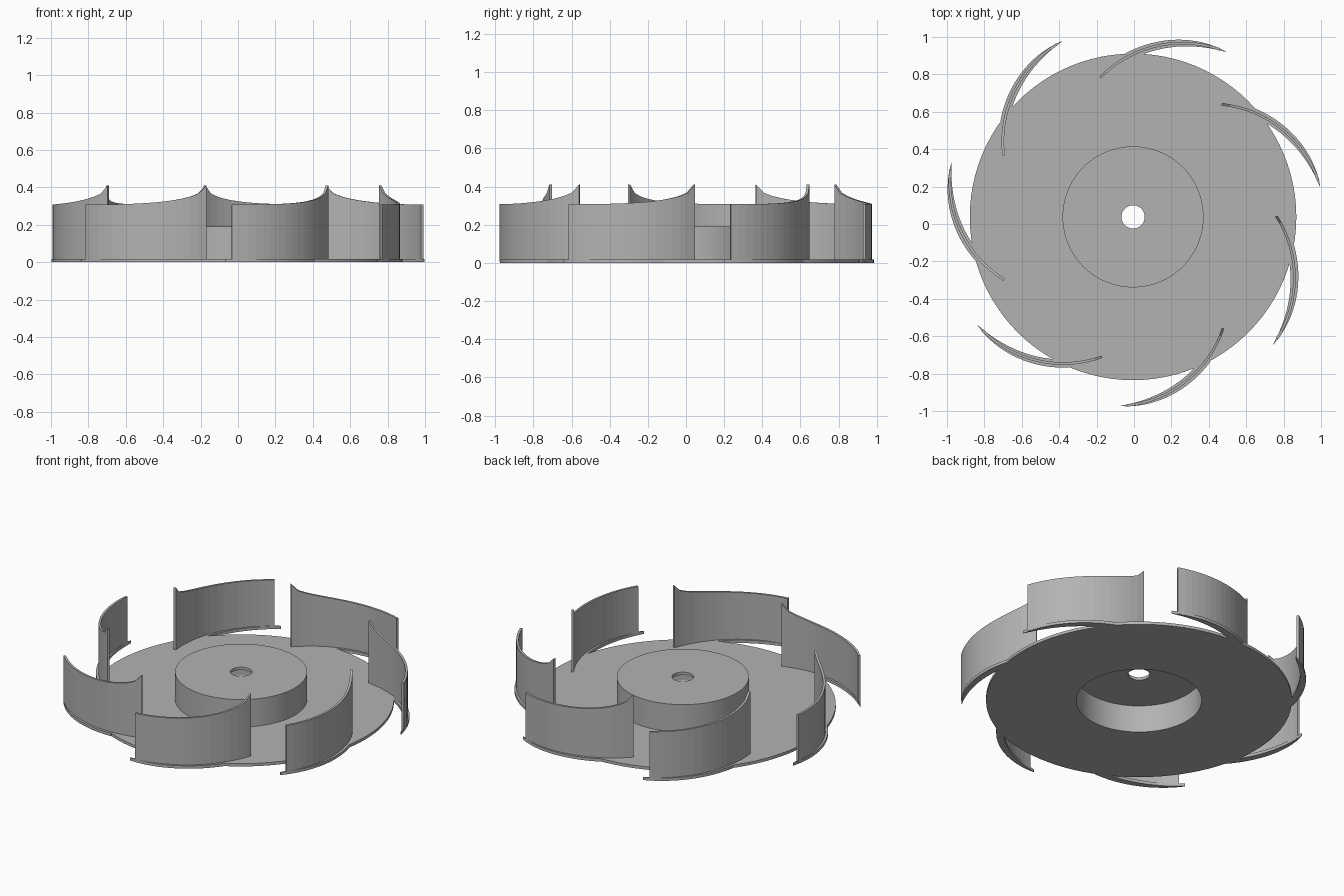
import bpy, bmesh, math
from mathutils import Vector, Matrix

cube = bpy.data.objects.get("Cube")
if cube:
    bpy.data.objects.remove(cube, do_unlink=True)

CENTRE = Vector((-0.005, 0.038, 0))
BLADES = 7
PLATE = 0.018          # sheet thickness
R_IN, R_OUT = 0.766, 1.013

grey = bpy.data.materials.new("plain_grey")
grey.use_nodes = True
colour = (0.45, 0.45, 0.45, 1)
grey.diffuse_color = colour
grey.node_tree.nodes["Principled BSDF"].inputs["Base Color"].default_value = colour


def finish(bm, name):
    bmesh.ops.recalc_face_normals(bm, faces=bm.faces)
    mesh = bpy.data.meshes.new(name)
    bm.to_mesh(mesh)
    bm.free()
    mesh.materials.append(grey)
    ob = bpy.data.objects.new(name, mesh)
    ob.location = CENTRE
    bpy.context.collection.objects.link(ob)
    return ob


def lathe(name, profile, steps=96):
    bm = bmesh.new()
    vs = [bm.verts.new((r, 0, z)) for r, z in profile]
    edges = [bm.edges.new((vs[i - 1], vs[i])) for i in range(len(vs))]
    bmesh.ops.spin(bm, geom=vs + edges, cent=(0, 0, 0), axis=(0, 0, 1),
                   angle=math.tau, steps=steps)
    bmesh.ops.remove_doubles(bm, verts=bm.verts, dist=1e-4)
    return finish(bm, name)


def polar(r, degrees):
    a = math.radians(degrees)
    return Vector((r * math.cos(a), r * math.sin(a), 0))


# Circular arc shared by each blade wall and its foot
start, end, bulge = polar(R_IN, 103.2), polar(R_OUT, 60.6), 0.105
chord = end - start
half = chord.length / 2
along = chord.normalized()
outward = Vector((-along.y, along.x, 0))
radius = (half ** 2 + bulge ** 2) / (2 * bulge)
sweep = 2 * math.atan(bulge / half)
arc_centre = (start + end) / 2 - outward * (radius - bulge)


def arc(t):
    a = sweep * (2 * t - 1)
    normal = along * math.sin(a) + outward * math.cos(a)
    return arc_centre + normal * radius, normal


def strip(name, t0, t1, half_width, bottom, top, turn, steps=16):
    """Sweep a rectangle along the blade arc."""
    bm = bmesh.new()
    rings = []
    for i in range(steps + 1):
        t = t0 + (t1 - t0) * i / steps
        p, n = arc(t)
        w, up = half_width(t), Vector((0, 0, 1))
        corners = [(-w, bottom), (w, bottom), (w, top(p)), (-w, top(p))]
        rings.append([bm.verts.new(p + n * d + up * z) for d, z in corners])
    for a, b in zip(rings, rings[1:]):
        for k in range(4):
            bm.faces.new((a[k - 1], a[k], b[k], b[k - 1]))
    bm.faces.new(rings[0])
    bm.faces.new(rings[-1])
    bmesh.ops.rotate(bm, verts=bm.verts, matrix=Matrix.Rotation(turn, 3, "Z"))
    return finish(bm, name)


def wall_top(p):
    # The top edge sweeps up in a hollow curve towards the inner tip
    u = min(max((p.length - R_IN) / 0.24, 0), 1)
    return 0.308 + 0.102 * (1 - math.sqrt(1 - (1 - u) ** 2))


# Base disc with a raised hub that is hollow underneath and bored through
disc = lathe("disc_and_hub", [
    (0.062, 0.19), (0.377, 0.19), (0.377, PLATE), (0.873, PLATE),
    (0.873, 0), (0.358, 0), (0.358, 0.19 - PLATE), (0.062, 0.19 - PLATE)])
bpy.context.view_layer.objects.active = disc
disc.select_set(True)
bpy.ops.object.shade_smooth_by_angle()

# Curved blades, each on a tapering foot that reaches beyond the disc
for i in range(BLADES):
    turn = -math.tau * i / BLADES
    strip(f"blade_{i + 1}", 0, 0.95, lambda t: 0.007, 0.004, wall_top, turn)
    strip(f"blade_foot_{i + 1}", 0.25, 1, lambda t: 0.001 + 0.021 * (1 - t ** 4),
          0, lambda p: PLATE, turn)
